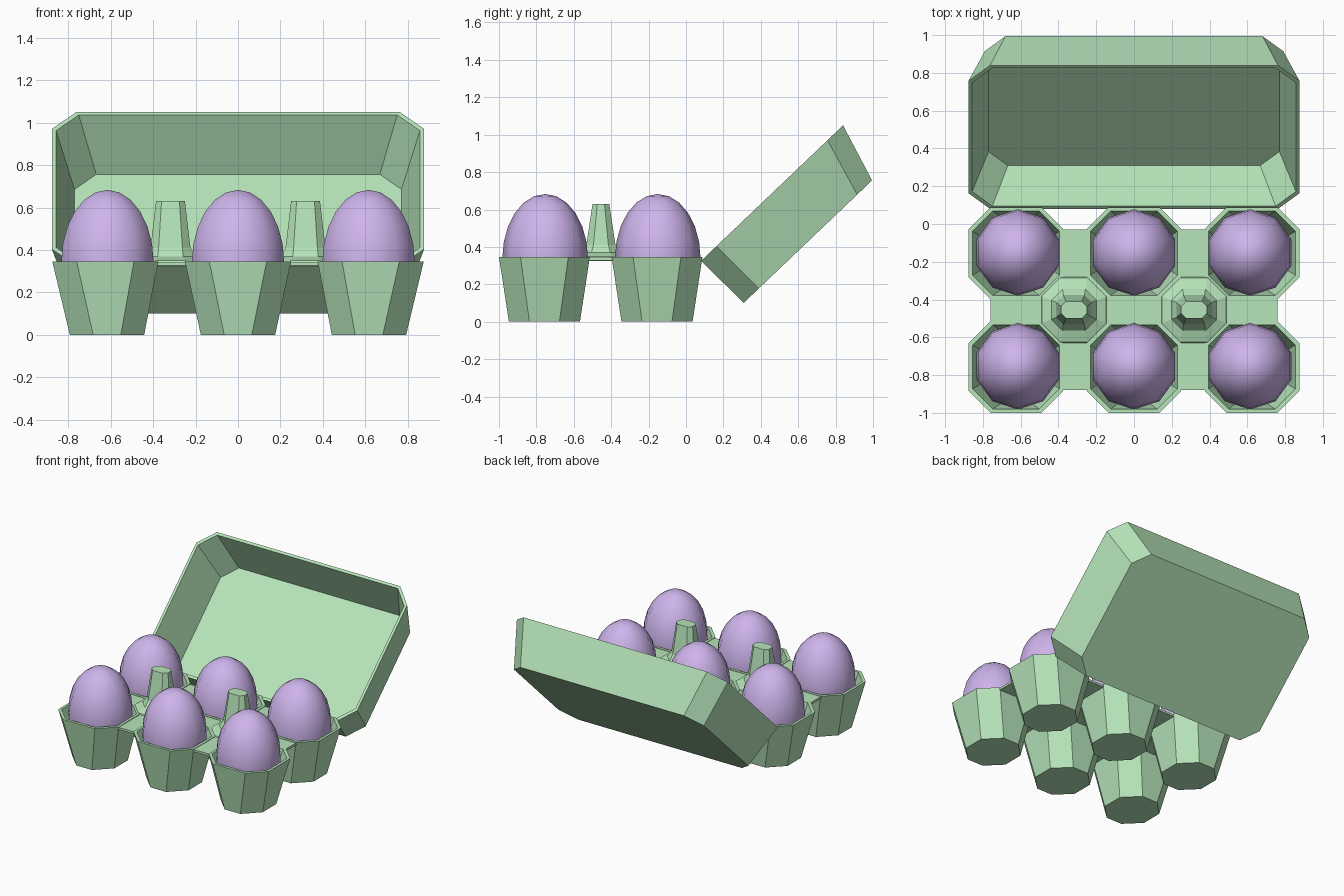
import bpy, bmesh, math
from mathutils import Matrix

if "Cube" in bpy.data.objects:
    bpy.data.objects.remove(bpy.data.objects["Cube"])


def material(name, rgb):
    m = bpy.data.materials.new(name)
    m.diffuse_color = (*rgb, 1)
    m.use_nodes = True
    m.node_tree.nodes["Principled BSDF"].inputs["Base Color"].default_value = m.diffuse_color
    return m


GREEN = material("green_pulp", (0.47, 0.78, 0.49))
PURPLE = material("purple_shell", (0.62, 0.46, 0.84))


def finish(bm, name, mat):
    bmesh.ops.recalc_face_normals(bm, faces=bm.faces)
    me = bpy.data.meshes.new(name)
    bm.to_mesh(me)
    bm.free()
    me.materials.append(mat)
    ob = bpy.data.objects.new(name, me)
    bpy.context.collection.objects.link(ob)
    return ob


def octagon(cx, cy, hx, hy, ch, z):
    """Rectangle with chamfered corners."""
    a, b = hx - ch, hy - ch
    pts = [(hx, -b), (hx, b), (a, hy), (-a, hy), (-hx, b), (-hx, -b), (-a, -hy), (a, -hy)]
    return [(cx + x, cy + y, z) for x, y in pts]


def loft(name, rings, mat=GREEN):
    """Skin octagon rings in order and cap both ends."""
    bm = bmesh.new()
    loops = [[bm.verts.new(p) for p in octagon(*r)] for r in rings]
    for a, b in zip(loops, loops[1:]):
        for i in range(8):
            j = (i + 1) % 8
            bm.faces.new((a[i], a[j], b[j], b[i]))
    bm.faces.new(loops[0][::-1])
    bm.faces.new(loops[-1])
    return finish(bm, name, mat)


def bar(name, x0, x1, y0, y1, z0=0.328, z1=0.344):
    bm = bmesh.new()
    bmesh.ops.create_cube(bm, size=1)
    for v in bm.verts:
        v.co = (x1 if v.co.x > 0 else x0, y1 if v.co.y > 0 else y0, z1 if v.co.z > 0 else z0)
    return finish(bm, name, GREEN)


def egg(name, x, y):
    bm = bmesh.new()
    bmesh.ops.create_uvsphere(bm, u_segments=10, v_segments=12, radius=1)
    for v in bm.verts:
        h = 0.345 if v.co.z > 0 else 0.27
        v.co = (x + v.co.x * 0.229, y + v.co.y * 0.229, 0.338 + v.co.z * h)
    for f in bm.faces:
        f.smooth = True
    return finish(bm, name, PURPLE)


# Six hollow cups, each with an egg
T = 0.02
for row, y in (("front", -0.757), ("back", -0.155)):
    for col, s in (("left", -1), ("middle", 0), ("right", 1)):
        x, xb = 0.625 * s, 0.617 * s
        loft(f"cup_{row}_{col}", [
            (xb, y, 0.175, 0.19, 0.11, 0.0),
            (x, y, 0.25, 0.243, 0.115, 0.347),
            (x, y, 0.25 - T, 0.243 - T, 0.107, 0.347),
            (xb, y, 0.175 - T, 0.19 - T, 0.102, T)])
        egg(f"egg_{row}_{col}", 0.615 * s, y + 0.004)

# Webs joining the cups
bar("long_web", -0.76, 0.76, -0.53, -0.38)
for side, s in (("left", -1), ("right", 1)):
    xs = sorted((0.24 * s, 0.385 * s))
    bar(f"cross_web_{side}", *xs, -0.88, -0.03, 0.326, 0.342)
    # Flared divider post
    cx, cy = 0.318 * s, -0.455
    loft(f"post_{side}", [
        (cx, cy, 0.18, 0.18, 0.10, 0.330),
        (cx, cy, 0.17, 0.17, 0.10, 0.350),
        (cx, cy, 0.12, 0.11, 0.06, 0.370),
        (cx, cy, 0.094, 0.078, 0.038, 0.410),
        (cx, cy, 0.068, 0.045, 0.026, 0.630)])

# Open lid: built rim-up, then tilted about the hinge
lid = loft("lid", [
    (0, 0.485, 0.79, 0.474, 0.11, -0.32),
    (0, 0.525, 0.877, 0.525, 0.115, 0.0),
    (0, 0.525, 0.877 - T, 0.525 - T, 0.107, 0.0),
    (0, 0.485, 0.79 - T, 0.474 - T, 0.102, -0.30)])
lid.data.transform(Matrix.Translation((0, 0.08, 0.325))
                   @ Matrix.Rotation(math.radians(43.65), 4, 'X'))
